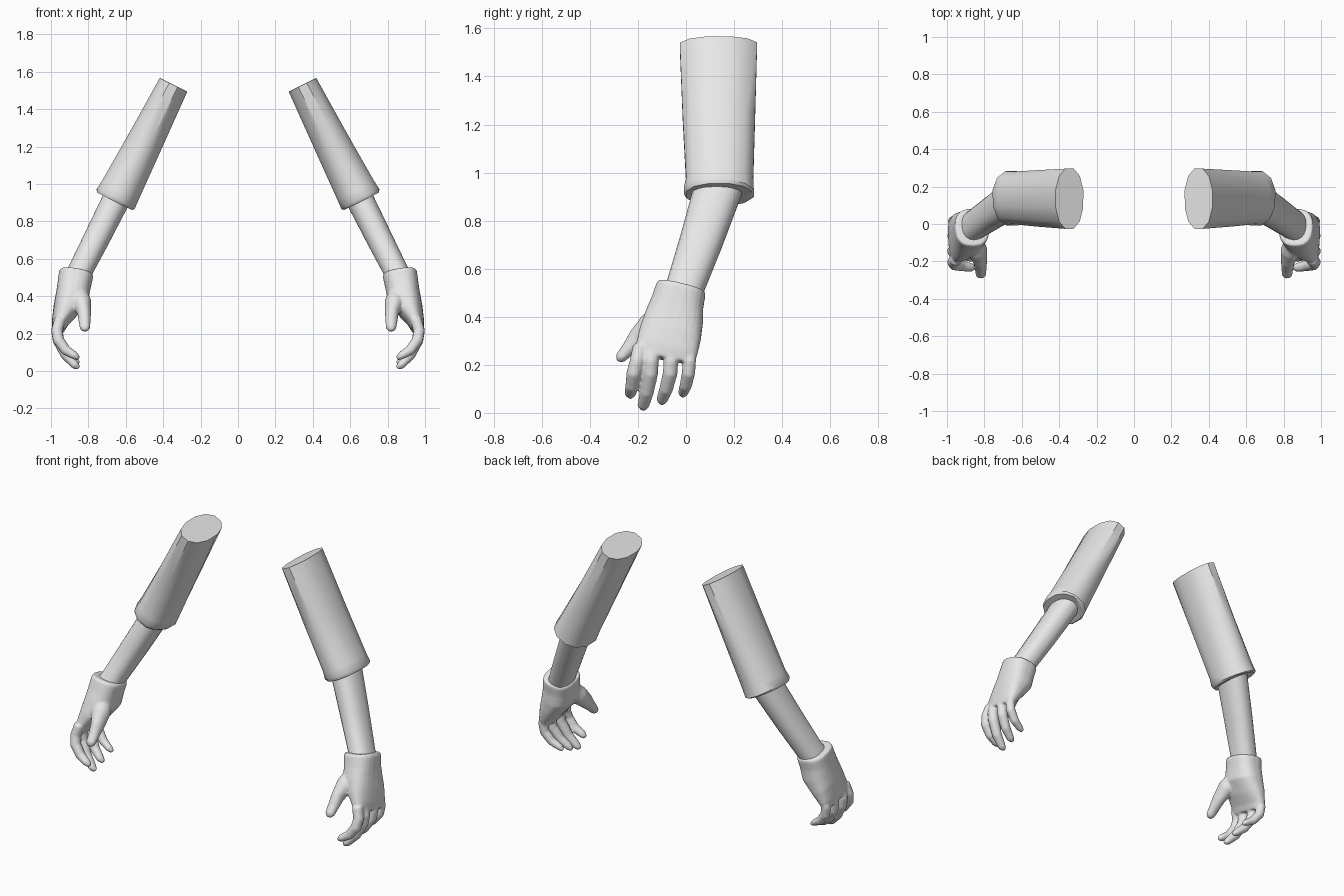
import bpy, bmesh, math
from mathutils import Vector

if "Cube" in bpy.data.objects:
    bpy.data.objects.remove(bpy.data.objects["Cube"], do_unlink=True)

grey = bpy.data.materials.new("light_grey")
grey.use_nodes = True
grey.diffuse_color = (0.8, 0.8, 0.8, 1)
grey.node_tree.nodes["Principled BSDF"].inputs["Base Color"].default_value = (0.8, 0.8, 0.8, 1)


def loft(bm, rings, sides=16, power=2.0):
    """Closed tube through rings of (x, y, z, half thickness, half width along y)."""
    centres = [Vector(r[:3]) for r in rings]
    loops = []
    for i, (c, r) in enumerate(zip(centres, rings)):
        t = (centres[min(i + 1, len(rings) - 1)] - centres[max(i - 1, 0)]).normalized()
        wide = Vector((0, 1, 0))
        wide = (wide - t * wide.dot(t)).normalized()
        thick = wide.cross(t)
        loop = []
        for k in range(sides):
            a = math.tau * (k + 0.5) / sides
            ca, sa = math.cos(a), math.sin(a)
            pu = math.copysign(abs(ca) ** (2 / power), ca)
            pv = math.copysign(abs(sa) ** (2 / power), sa)
            loop.append(bm.verts.new(c + thick * pu * r[3] + wide * pv * r[4]))
        loops.append(loop)
    for a, b in zip(loops, loops[1:]):
        for k in range(sides):
            n = (k + 1) % sides
            bm.faces.new((a[k], a[n], b[n], b[k]))
    bm.faces.new(loops[0])
    bm.faces.new(loops[-1])


def make(name, bm):
    bmesh.ops.recalc_face_normals(bm, faces=bm.faces)
    mesh = bpy.data.meshes.new(name)
    bm.to_mesh(mesh)
    bm.free()
    mesh.materials.append(grey)
    ob = bpy.data.objects.new(name, mesh)
    bpy.context.collection.objects.link(ob)
    return ob


def activate(ob):
    bpy.ops.object.select_all(action="DESELECT")
    ob.select_set(True)
    bpy.context.view_layer.objects.active = ob


def finish(ob, angle):
    """Shade the left part and make its mirrored right twin."""
    activate(ob)
    bpy.ops.object.shade_smooth_by_angle(angle=math.radians(angle))
    bm = bmesh.new()
    bm.from_mesh(ob.data)
    for v in bm.verts:
        v.co.x *= -1
    bmesh.ops.reverse_faces(bm, faces=bm.faces)
    twin = ob.data.copy()
    bm.to_mesh(twin)
    bm.free()
    other = bpy.data.objects.new(ob.name.replace("left", "right"), twin)
    bpy.context.collection.objects.link(other)


# Upper sleeve with a turned-in hem
bm = bmesh.new()
loft(bm, [(0.345, 0.135, 1.53, 0.085, 0.166),
          (0.5, 0.137, 1.22, 0.1, 0.155),
          (0.63, 0.14, 0.965, 0.114, 0.144),
          (0.654, 0.137, 0.92, 0.118, 0.15),
          (0.66, 0.137, 0.908, 0.108, 0.14),
          (0.655, 0.137, 0.918, 0.088, 0.115)], 12, 2.2)
finish(make("left_sleeve", bm), 40)

# Forearm, running on as a wrist inside the glove
bm = bmesh.new()
loft(bm, [(0.63, 0.143, 0.96, 0.075, 0.102),
          (0.75, 0.065, 0.72, 0.071, 0.09),
          (0.852, -0.005, 0.52, 0.066, 0.08),
          (0.872, -0.03, 0.475, 0.074, 0.088),
          (0.878, -0.04, 0.435, 0.076, 0.1),
          (0.885, -0.05, 0.39, 0.07, 0.1)], 20, 2.3)
finish(make("left_forearm", bm), 40)

# Glove: palm, thumb and fingers fused into one skin
bm = bmesh.new()
loft(bm, [(0.864, -0.018, 0.527, 0.088, 0.1),
          (0.866, -0.021, 0.515, 0.093, 0.105),
          (0.876, -0.035, 0.46, 0.09, 0.11),
          (0.886, -0.048, 0.4, 0.09, 0.122),
          (0.92, -0.065, 0.33, 0.07, 0.13),
          (0.95, -0.08, 0.265, 0.046, 0.13),
          (0.96, -0.088, 0.225, 0.034, 0.12)], 24, 2.5)
loft(bm, [(0.86, -0.08, 0.43, 0.05, 0.05),
          (0.835, -0.145, 0.365, 0.052, 0.055),
          (0.822, -0.2, 0.31, 0.037, 0.044),
          (0.82, -0.24, 0.265, 0.032, 0.03),
          (0.818, -0.272, 0.23, 0.028, 0.024),
          (0.818, -0.282, 0.215, 0.014, 0.012)])
# y at knuckle, joint and tip, height of tip, radius
fingers = [(-0.19, -0.217, -0.232, 0.056, 0.031), (-0.142, -0.148, -0.178, 0.006, 0.032),
           (-0.06, -0.066, -0.1, 0.03, 0.031), (0.018, 0.01, -0.012, 0.06, 0.028)]
for root, joint, tip, low, r in fingers:
    drop = 0.165 - low
    loft(bm, [(0.95, root, 0.28, r, r),
              (0.968, (root + joint) / 2, 0.215, r, r),
              (0.96, joint, 0.165, r, r),
              (0.92, joint * 0.5 + tip * 0.5, 0.165 - drop * 0.5, r * 0.9, r * 0.92),
              (0.87, tip, low + 0.024, r * 0.68, r * 0.78),
              (0.85, tip, low + 0.01, r * 0.35, r * 0.4)], 14)
glove = make("left_glove", bm)
remesh = glove.modifiers.new("fuse", "REMESH")
remesh.mode = "VOXEL"
remesh.voxel_size = 0.0065
smooth = glove.modifiers.new("soften", "SMOOTH")
smooth.iterations = 5

# Slot across the back of the wrist
bpy.ops.mesh.primitive_cylinder_add(vertices=32, radius=1, depth=0.18, location=(0.985, -0.03, 0.433))
cutter = bpy.context.object
cutter.name = "slot_cutter"
cutter.hide_render = True
for v in cutter.data.vertices:
    x, y, z = v.co
    v.co = (z, y * 0.082, x * 0.026)
cutter.rotation_euler.x = -0.2
slot = glove.modifiers.new("slot", "BOOLEAN")
slot.operation = "DIFFERENCE"
slot.solver = "EXACT"
slot.object = cutter
activate(glove)
for name in ("fuse", "soften", "slot"):
    bpy.ops.object.modifier_apply(modifier=name)
bpy.data.objects.remove(cutter, do_unlink=True)
glove.data.materials.clear()
glove.data.materials.append(grey)
finish(glove, 45)
